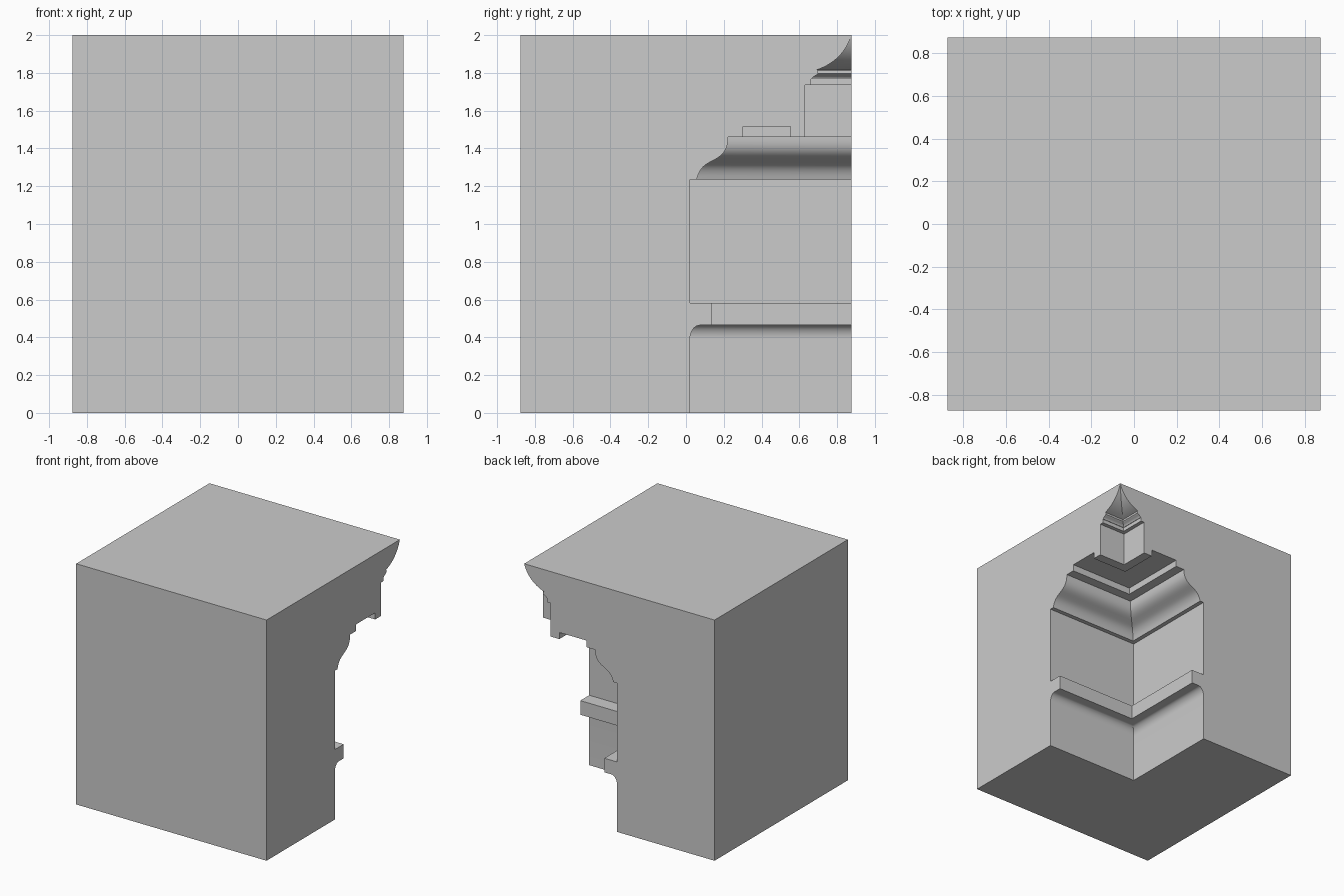
import bpy
import bmesh
import math

if "Cube" in bpy.data.objects:
    bpy.data.objects.remove(bpy.data.objects["Cube"])

H = 0.875   # half width of the block
TOP = 2.0


def bezier(p0, p1, p2, p3, n=10):
    pts = []
    for i in range(n + 1):
        t = i / n
        s = 1 - t
        pts.append(tuple(s**3 * a + 3 * s * s * t * b + 3 * s * t * t * c + t**3 * d
                         for a, b, c, d in zip(p0, p1, p2, p3)))
    return pts


# cavity profile as (position of the wall, height), from the floor to the apex
profile = [(0.021, 0.0)]
# rounded top of the plinth
profile += [(0.073 - 0.052 * math.cos(a), 0.39 + 0.074 * math.sin(a))
            for a in (math.pi / 2 * i / 10 for i in range(11))]
# rib, then the tall body
profile += [(0.138, 0.464), (0.138, 0.581), (0.021, 0.581), (0.021, 1.236)]
# ogee shoulder
profile += bezier((0.056, 1.236), (0.075, 1.305), (0.105, 1.315), (0.14, 1.335))
profile += bezier((0.14, 1.335), (0.19, 1.36), (0.222, 1.385), (0.223, 1.46))[1:]
# shallow step, hanging rim and upper post
profile += [(0.302, 1.46), (0.302, 1.515), (0.552, 1.515), (0.552, 1.46),
            (0.631, 1.46), (0.631, 1.737), (0.663, 1.737), (0.663, 1.768)]
# small cove under the cap
profile += bezier((0.667, 1.768), (0.672, 1.783), (0.69, 1.785), (0.700, 1.796), 6)
profile += [(0.700, 1.812), (0.692, 1.816)]
# flared spire
profile += bezier((0.692, 1.816), (0.78, 1.845), (0.85, 1.91), (H, TOP), 14)[1:]

bm = bmesh.new()

# cavity walls: each level is a right-angled corner; the last level is the apex
right, corner, back = [], [], []
for d, z in profile[:-1]:
    right.append(bm.verts.new((H, d, z)))
    corner.append(bm.verts.new((d, d, z)))
    back.append(bm.verts.new((d, H, z)))
apex = bm.verts.new((H, H, TOP))
for i in range(len(right) - 1):
    bm.faces.new((right[i], corner[i], corner[i + 1], right[i + 1]))
    bm.faces.new((corner[i], back[i], back[i + 1], corner[i + 1]))
bm.faces.new((right[-1], corner[-1], apex))
bm.faces.new((corner[-1], back[-1], apex))

# outer faces of the block
a0, b0, c0 = [bm.verts.new((x, y, 0)) for x, y in ((-H, H), (-H, -H), (H, -H))]
a1, b1, c1 = [bm.verts.new((x, y, TOP)) for x, y in ((-H, H), (-H, -H), (H, -H))]
bm.faces.new((a0, b0, c0, right[0], corner[0], back[0]))
bm.faces.new((a1, b1, c1, apex))
bm.faces.new((a0, b0, b1, a1))
bm.faces.new((b0, c0, c1, b1))
bm.faces.new([c0] + right + [apex, c1])
bm.faces.new([a0] + back + [apex, a1])
bmesh.ops.recalc_face_normals(bm, faces=bm.faces[:])

mesh = bpy.data.meshes.new("corner_mould_block")
bm.to_mesh(mesh)
bm.free()
block = bpy.data.objects.new("corner_mould_block", mesh)
bpy.context.collection.objects.link(block)
bpy.context.view_layer.objects.active = block
block.select_set(True)
bpy.ops.object.shade_smooth_by_angle(angle=math.radians(30))
